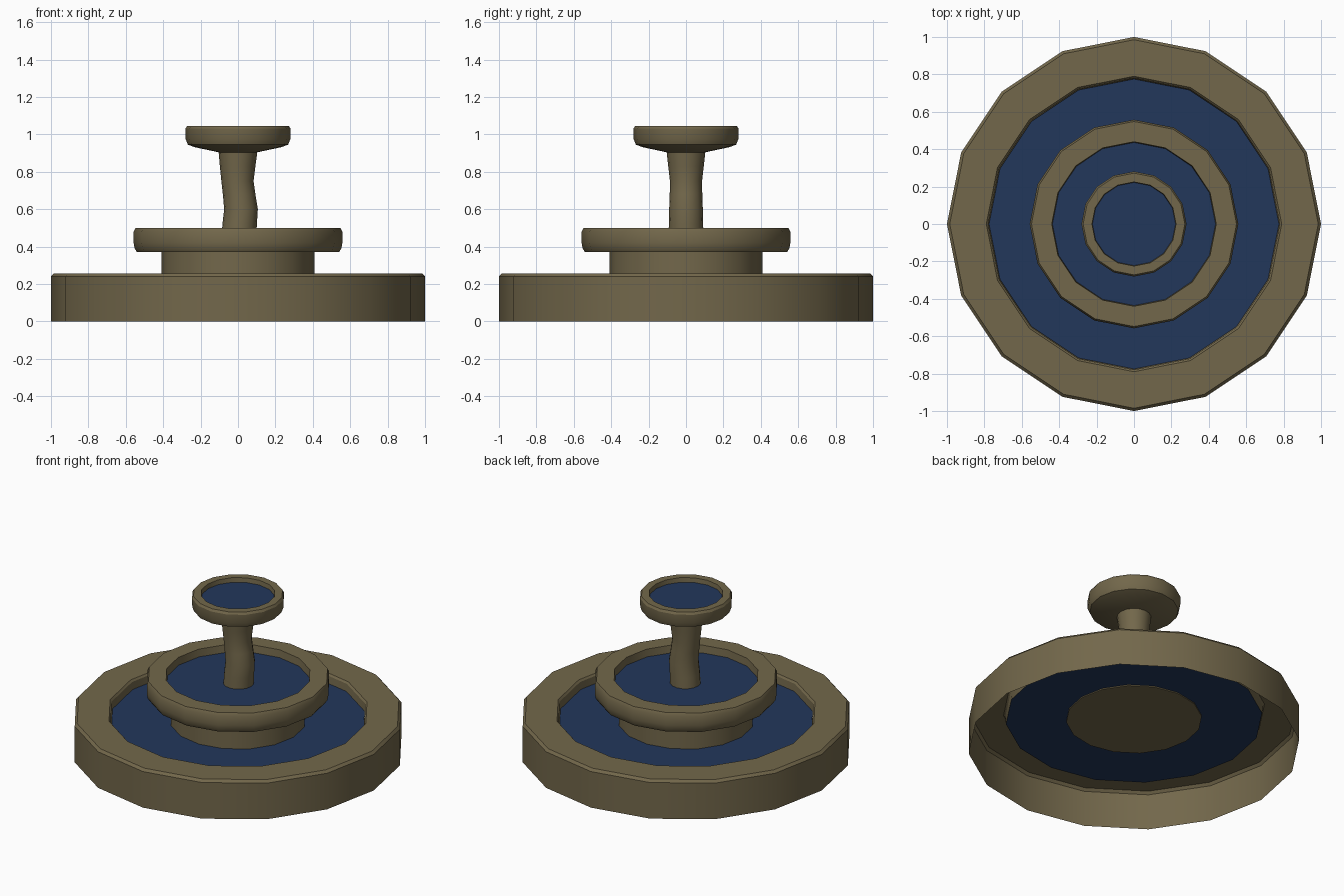
import bpy, bmesh, math

if "Cube" in bpy.data.objects:
    bpy.data.objects.remove(bpy.data.objects["Cube"])

SIDES = 16


def material(name, rgb):
    m = bpy.data.materials.new(name)
    m.diffuse_color = (*rgb, 1)
    m.use_nodes = True
    m.node_tree.nodes["Principled BSDF"].inputs["Base Color"].default_value = m.diffuse_color
    return m


stone = material("stone", (0.17, 0.137, 0.07))
water = material("water", (0.016, 0.038, 0.105))


def lathe(name, profile, mat, sides=SIDES):
    """Spin (radius, z[, x offset]) points about z, from the underside outwards, up and in."""
    bm = bmesh.new()
    rings = []
    for r, z, *off in profile:
        cx = off[0] if off else 0
        if r == 0:
            rings.append([bm.verts.new((cx, 0, z))] * sides)
        else:
            rings.append([bm.verts.new((cx + r * math.cos(2 * math.pi * k / sides),
                                        r * math.sin(2 * math.pi * k / sides), z))
                          for k in range(sides)])
    for a, b in zip(rings, rings[1:]):
        for k in range(sides):
            n = (k + 1) % sides
            corners = list(dict.fromkeys((a[k], a[n], b[n], b[k])))
            bm.faces.new(corners)
    mesh = bpy.data.meshes.new(name)
    bm.to_mesh(mesh)
    bm.free()
    mesh.materials.append(mat)
    ob = bpy.data.objects.new(name, mesh)
    bpy.context.collection.objects.link(ob)
    bpy.ops.object.select_all(action='DESELECT')
    ob.select_set(True)
    bpy.context.view_layer.objects.active = ob
    bpy.ops.object.shade_smooth_by_angle(angle=math.radians(30))
    return ob


# Large ground basin, open underneath
lathe("basin_wall", [(1, 0), (1, 0.24), (0.985, 0.257), (0.79, 0.257),
                     (0.78, 0.245), (0.775, 0.195)], stone)
lathe("basin_water", [(0.775, 0.197), (0, 0.197)], water)

# Pedestal between the basin and the middle bowl
lathe("pedestal", [(0, 0.19), (0.41, 0.19), (0.41, 0.375)], stone)

# Middle bowl
lathe("middle_bowl", [(0, 0.37), (0.54, 0.37), (0.553, 0.39), (0.558, 0.42),
                      (0.558, 0.48), (0.548, 0.5), (0.44, 0.5), (0.435, 0.44)], stone)
lathe("middle_water", [(0.437, 0.45), (0, 0.45)], water)

# Slightly bent stem
lathe("stem", [(0.093, 0.44, 0.004), (0.092, 0.52, 0.009), (0.09, 0.6, 0.016),
               (0.087, 0.68, 0.006), (0.086, 0.75, -0.003), (0.095, 0.83, -0.002),
               (0.104, 0.91, 0)], stone)

# Top bowl
lathe("top_bowl", [(0, 0.904), (0.104, 0.904), (0.235, 0.932), (0.268, 0.945),
                   (0.28, 0.975), (0.281, 1.03), (0.272, 1.045),
                   (0.225, 1.045), (0.221, 1.005)], stone)
lathe("top_water", [(0.222, 1.015), (0, 1.015)], water)
